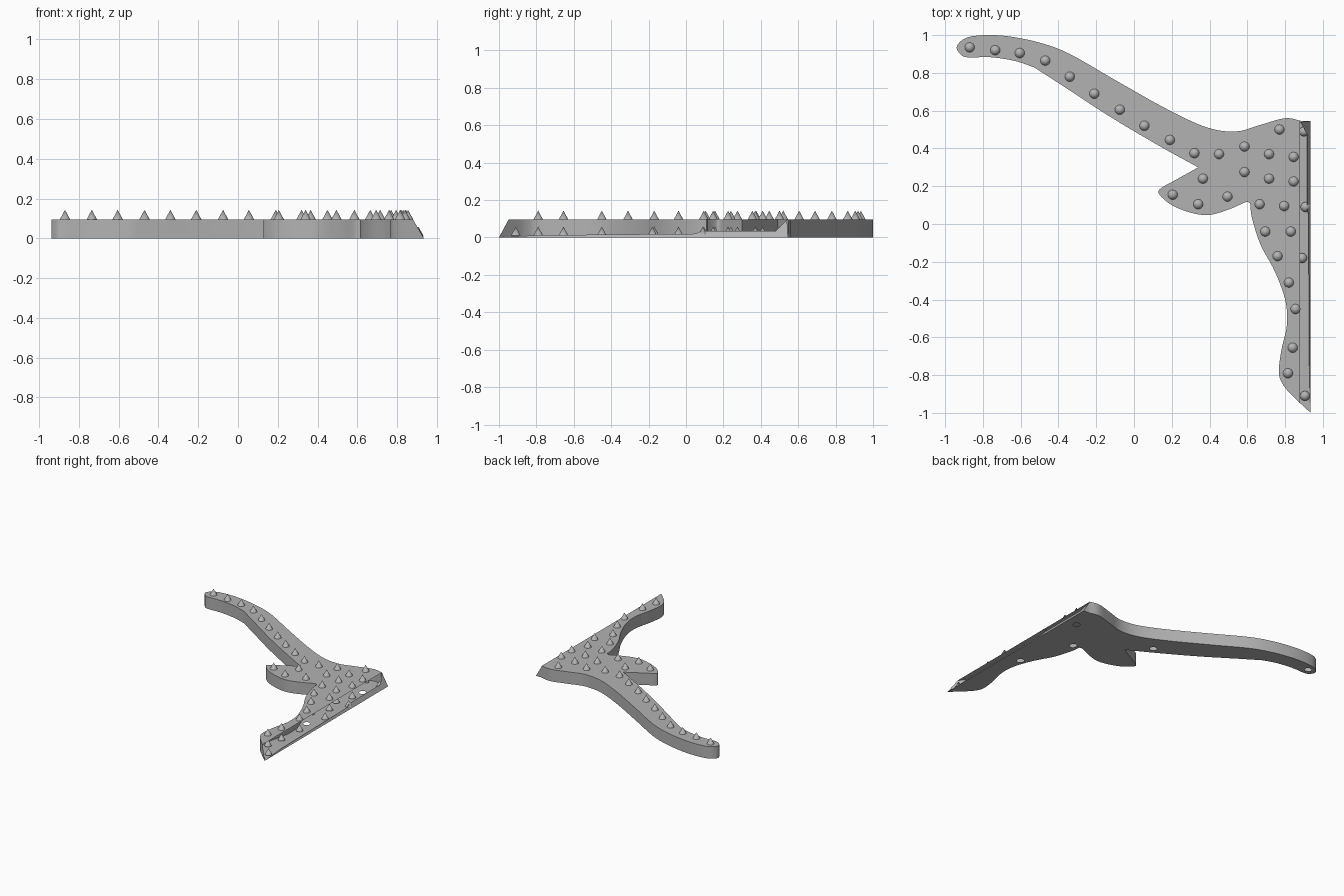
import bpy, bmesh, math
from mathutils import Vector

cube = bpy.data.objects.get("Cube")
if cube:
    bpy.data.objects.remove(cube, do_unlink=True)

THICK = 0.095        # plate height
SPIKE_R, SPIKE_H = 0.026, 0.048
CUT_LOW, CUT_HIGH = 0.935, 0.88   # slanted side: x at the floor and at the top

grey = bpy.data.materials.new("plain_grey")
grey.use_nodes = True
colour = (0.45, 0.45, 0.45, 1)
grey.diffuse_color = colour
grey.node_tree.nodes["Principled BSDF"].inputs["Base Color"].default_value = colour

# Smooth runs of the branch outline; sharp corners lie where runs meet
runs = [
    [(.96, .545), (.89, .545)],
    [(.89, .545), (.80, .56), (.67, .525), (.54, .49), (.39, .51), (.19, .60),
     (-.07, .745), (-.34, .90), (-.5, .96), (-.66, .993), (-.79, 1), (-.89, .985),
     (-.938, .94), (-.92, .90), (-.88, .882), (-.76, .883), (-.63, .863), (-.53, .83)],
    [(-.53, .83), (-.39, .74), (-.13, .57), (.14, .41), (.34, .30)],
    [(.34, .30), (.22, .233), (.137, .185), (.137, .153), (.2, .10), (.3, .06),
     (.4, .048), (.51, .08), (.59, .115), (.615, .11)],
    [(.615, .11), (.625, .03), (.67, -.11), (.745, -.25), (.80, -.4), (.81, -.53),
     (.78, -.67), (.767, -.79), (.793, -.857), (.85, -.92), (.935, -1), (.96, -1.022)],
]

# Spikes on the top, repeated on the inner floor
spikes = [
    (-.87, .935), (-.735, .92), (-.605, .905), (-.47, .865), (-.34, .78), (-.21, .69),
    (-.075, .605), (.055, .52), (.19, .445), (.32, .375), (.45, .37), (.585, .41),
    (.715, .37), (.845, .355), (.77, .50), (.585, .275), (.715, .24), (.845, .225),
    (.365, .24), (.205, .155), (.34, .105), (.495, .145), (.665, .105), (.795, .095),
    (.695, -.04), (.83, -.04), (.76, -.17), (.82, -.31), (.855, -.45), (.84, -.655),
    (.815, -.79),
]
# Spikes standing only on the floor, beside the slanted side
floor_only = [(.90, .49), (.908, .09), (.89, -.18), (.905, -.91)]
# Mounting holes take the place of these floor spikes
hole_ids = (0, 8, 13, 22, 27)
holes = [spikes[i] for i in hole_ids]


def smooth_run(points, steps=5):
    """Catmull-Rom samples along a run, leaving out its last point."""
    pts = [Vector(p) for p in points]
    if len(pts) == 2:
        return pts[:1]
    pts = [2 * pts[0] - pts[1]] + pts + [2 * pts[-1] - pts[-2]]
    out = []
    for a, b, c, d in zip(pts, pts[1:], pts[2:], pts[3:]):
        for k in range(steps):
            t = k / steps
            out.append(0.5 * (2 * b + (c - a) * t + (2 * a - 5 * b + 4 * c - d) * t * t
                              + (3 * b - a - 3 * c + d) * t ** 3))
    return out


def make_object(name, bm, angle):
    mesh = bpy.data.meshes.new(name)
    bm.to_mesh(mesh)
    bm.free()
    mesh.materials.append(grey)
    obj = bpy.data.objects.new(name, mesh)
    bpy.context.collection.objects.link(obj)
    bpy.ops.object.select_all(action='DESELECT')
    obj.select_set(True)
    bpy.context.view_layer.objects.active = obj
    bpy.ops.object.shade_smooth_by_angle(angle=math.radians(angle))
    return obj


def add_loop(bm, points, z):
    verts = [bm.verts.new((p[0], p[1], z)) for p in points]
    edges = [bm.edges.new((v, verts[(i + 1) % len(verts)])) for i, v in enumerate(verts)]
    return verts, edges


def circle(centre, radius, sides=16):
    return [(centre[0] + radius * math.cos(math.tau * i / sides),
             centre[1] + radius * math.sin(math.tau * i / sides)) for i in range(sides)]


# Hollow plate: floor with holes, top and outer wall
outline = [p for run in runs for p in smooth_run(run)] + [Vector(runs[-1][-1])]
bm = bmesh.new()
low, low_edges = add_loop(bm, outline, 0)
high, high_edges = add_loop(bm, outline, THICK)
floor_edges = list(low_edges)
for h in holes:
    floor_edges += add_loop(bm, circle(h, SPIKE_R), 0)[1]
bmesh.ops.triangle_fill(bm, use_beauty=True, edges=floor_edges, normal=(0, 0, -1))
bmesh.ops.triangle_fill(bm, use_beauty=True, edges=high_edges, normal=(0, 0, 1))
count = len(outline)
for i in range(count - 1):
    bm.faces.new((low[i], high[i], high[i + 1], low[i + 1]))
bmesh.ops.recalc_face_normals(bm, faces=bm.faces)

# Slanted side, left open
bmesh.ops.bisect_plane(bm, geom=bm.verts[:] + bm.edges[:] + bm.faces[:],
                       plane_co=(CUT_LOW, 0, 0),
                       plane_no=(THICK, 0, CUT_LOW - CUT_HIGH), clear_outer=True)
top = max(bm.faces, key=lambda f: f.calc_center_median().z)
if top.normal.z < 0:
    bmesh.ops.reverse_faces(bm, faces=bm.faces[:])
make_object("branch_plate", bm, 30)

# Low rim along the slanted side
bm = bmesh.new()
rim = [(-1, 0), (-.8, .012), (.05, .02), (.08, .035), (.48, .035), (.54, THICK), (.545, 0)]
bm.faces.new([bm.verts.new((CUT_LOW - (CUT_LOW - CUT_HIGH) * z / THICK, y, z))
              for y, z in rim])
bmesh.ops.recalc_face_normals(bm, faces=bm.faces)
for f in bm.faces:
    f.normal_update()
    if f.normal.x < 0:
        f.normal_flip()
make_object("side_rim", bm, 30)


# Spikes
def add_spikes(name, places, z):
    bm = bmesh.new()
    for p in places:
        ring = [bm.verts.new((x, y, z)) for x, y in circle(p, SPIKE_R)]
        tip = bm.verts.new((p[0], p[1], z + SPIKE_H))
        for i, v in enumerate(ring):
            bm.faces.new((v, ring[(i + 1) % len(ring)], tip))
    make_object(name, bm, 40)


add_spikes("top_spikes", spikes, THICK)
add_spikes("floor_spikes", [p for p in spikes if p not in holes] + floor_only, 0.01)
